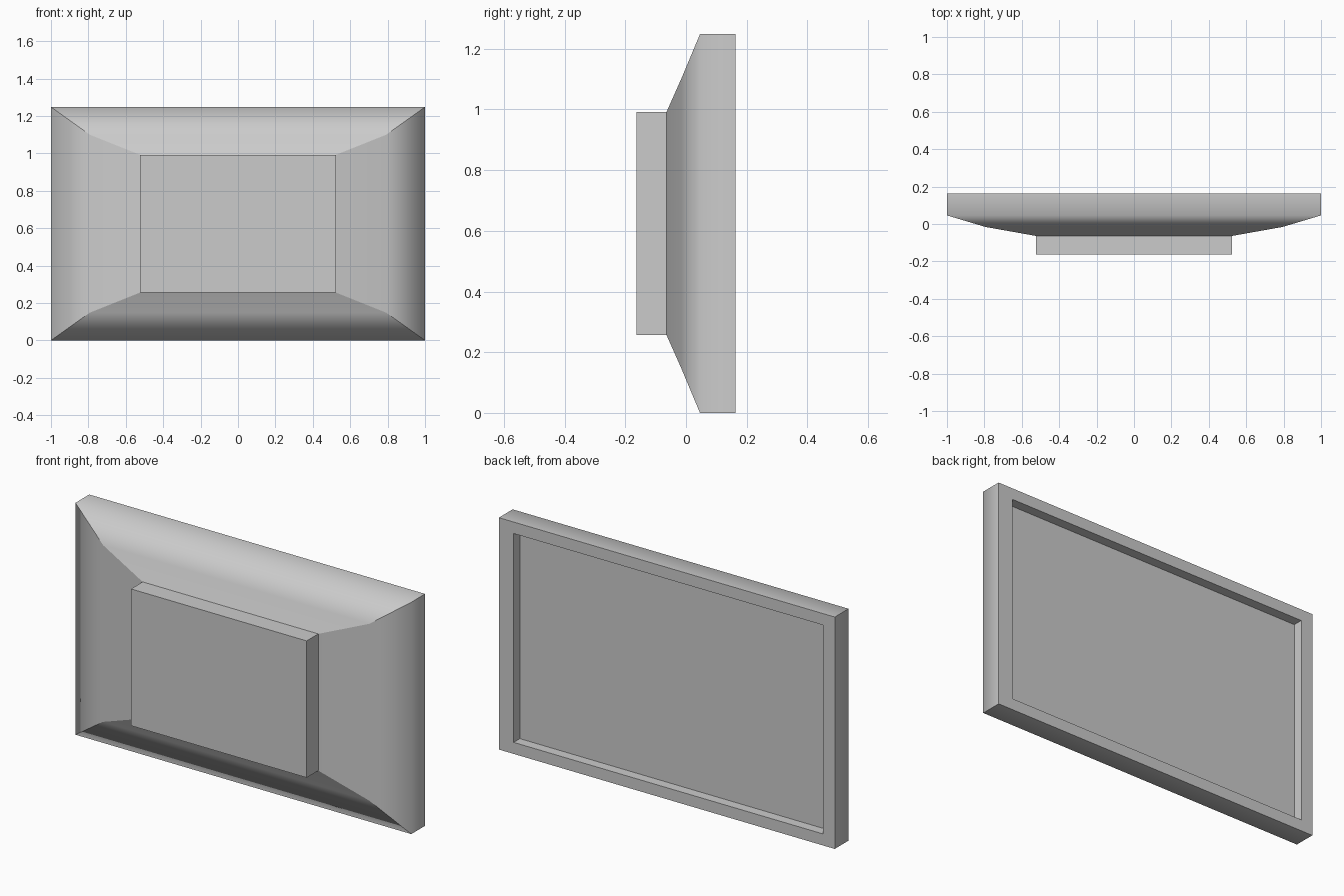
import bpy
import bmesh

if "Cube" in bpy.data.objects:
    bpy.data.objects.remove(bpy.data.objects["Cube"])


def loft(name, rings, soft=(), cap_front=False, cap_back=False):
    """Join rectangular rings (x0, x1, z0, z1, y); 'soft' ring loops shade smoothly."""
    bm = bmesh.new()
    loops = [[bm.verts.new((x, y, z)) for x, z in ((x0, z0), (x1, z0), (x1, z1), (x0, z1))]
             for x0, x1, z0, z1, y in rings]
    for a, b in zip(loops, loops[1:]):
        for i in range(4):
            j = (i + 1) % 4
            bm.faces.new((a[i], b[i], b[j], a[j]))
    if cap_front:
        bm.faces.new(loops[0])
    if cap_back:
        bm.faces.new(loops[-1][::-1])
    for e in bm.edges:
        e.smooth = False
    for r in soft:
        for i in range(4):
            bm.edges.get((loops[r][i], loops[r][(i + 1) % 4])).smooth = True
    for f in bm.faces:
        f.smooth = True
    mesh = bpy.data.meshes.new(name)
    bm.to_mesh(mesh)
    bm.free()
    obj = bpy.data.objects.new(name, mesh)
    bpy.context.collection.objects.link(obj)
    return obj


inner = (-0.523, 0.523, 0.256, 0.992)
outer = (-1.0, 1.0, 0.0, 1.248)
recess = (-0.93, 0.912, 0.062, 1.186)

# Casing: tapered shell, straight side walls, rim and recess walls
loft("casing", [
    inner + (-0.064,),
    (-0.793, 0.793, 0.148, 1.10, -0.016),
    outer + (0.046,),
    outer + (0.163,),
    recess + (0.163,),
    recess + (0.11,),
], soft=(1, 2))

# Flat screen panel at the bottom of the recess
loft("screen", [recess + (0.11,)], cap_back=True)

# Box-shaped housing on the tapered side
loft("housing", [inner + (-0.163,), inner + (-0.064,)], cap_front=True)
